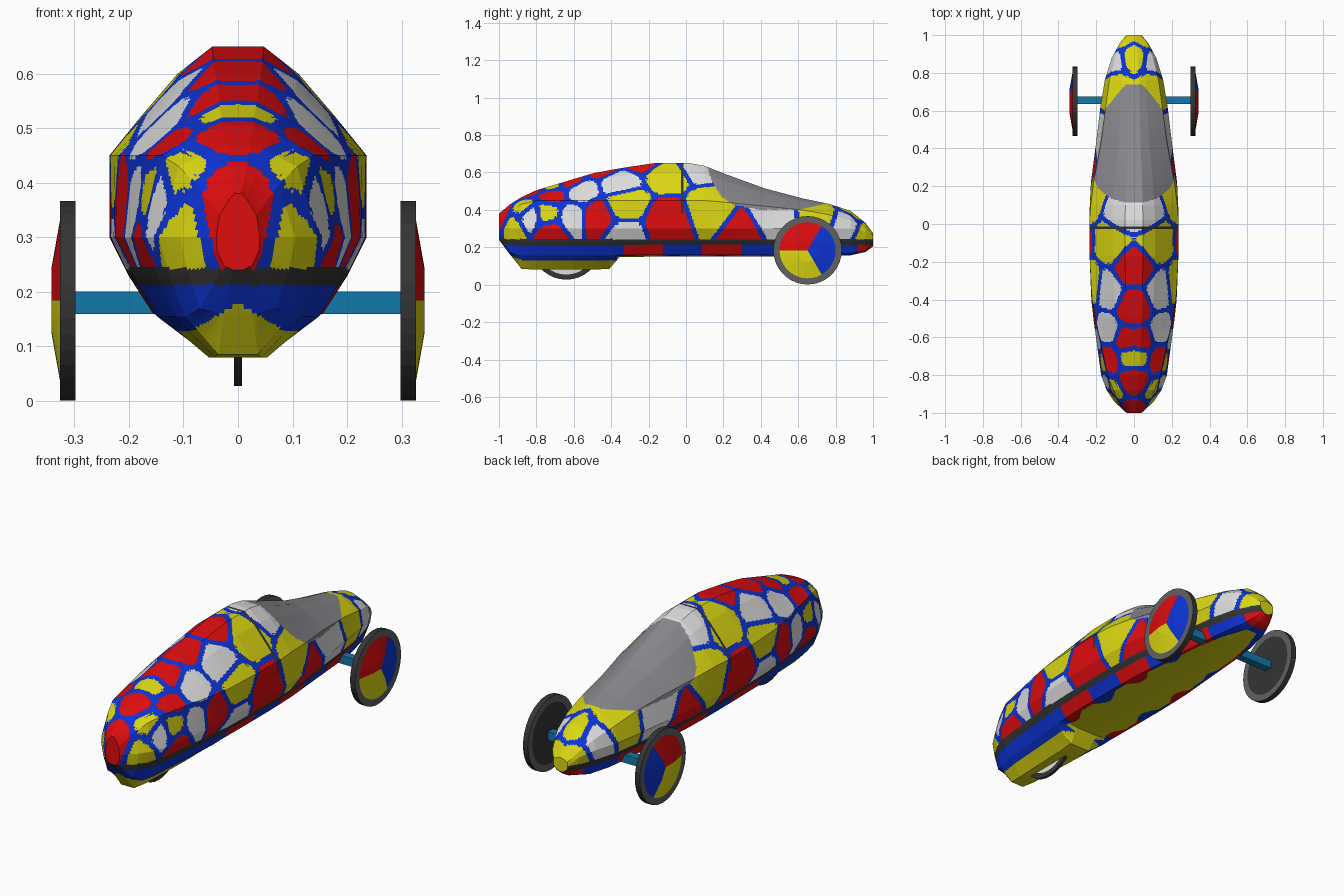
import bpy, bmesh, math
from mathutils import Vector
from mathutils.kdtree import KDTree

if "Cube" in bpy.data.objects:
    bpy.data.objects.remove(bpy.data.objects["Cube"])

COLOURS = {
    "red": (0.74, 0.004, 0.005), "yellow": (0.72, 0.69, 0.006), "white": (0.74, 0.74, 0.74),
    "blue": (0.004, 0.035, 0.68), "dark_trim": (0.035, 0.035, 0.035),
    "canopy_grey": (0.25, 0.25, 0.27), "tyre_grey": (0.12, 0.12, 0.12),
    "axle_teal": (0.006, 0.19, 0.4),
}
NAMES = list(COLOURS)
MATS = []
for name, rgb in COLOURS.items():
    m = bpy.data.materials.new(name)
    m.diffuse_color = (*rgb, 1)
    m.use_nodes = True
    m.node_tree.nodes["Principled BSDF"].inputs["Base Color"].default_value = m.diffuse_color
    MATS.append(m)
ID = {n: i for i, n in enumerate(NAMES)}


def make_object(name, bm, mirror=False):
    me = bpy.data.meshes.new(name)
    bm.to_mesh(me)
    bm.free()
    for m in MATS:
        me.materials.append(m)
    ob = bpy.data.objects.new(name, me)
    bpy.context.collection.objects.link(ob)
    if mirror:
        mod = ob.modifiers.new("mirror", 'MIRROR')
        mod.merge_threshold = 0.0005
    return ob


def interp(pts, y):
    for (a, u), (b, v) in zip(pts, pts[1:]):
        if y <= b:
            return u + (v - u) * (y - a) / (b - a)
    return pts[-1][1]


# ---- body paint: cells around seed points, with blue lines between them
SEEDS = {
    "red": [(0, -.97, .35), (0, -.82, .49), (.14, -.72, .48), (.04, -.63, .565),
            (0, -.45, .6), (0, -.22, .63), (.18, -.72, .28), (.21, -.48, .36),
            (.23, -.1, .32), (.22, .3, .28)],
    "yellow": [(.13, -.94, .31), (.14, -.88, .42), (.16, -.74, .385), (.02, -.705, .54),
               (.22, -.33, .44), (.1, -.1, .58), (.23, .14, .4), (.12, .73, .39),
               (0, .9, .38), (.05, .97, .28)],
    "white": [(.15, -.84, .37), (.15, -.56, .5), (.19, -.61, .36), (.14, -.36, .54),
              (.21, -.33, .25), (.05, .06, .63), (.19, .45, .37), (.11, .86, .34)],
}
CELLS = [(Vector(p), c) for c, ps in SEEDS.items() for p in ps]
TREE = KDTree(len(CELLS))
for i, (p, c) in enumerate(CELLS):
    TREE.insert(p, i)
TREE.balance()
CANOPY = [(.11, .64), (.14, .55), (.19, .47), (.26, .425), (.4, .4), (.6, .4), (.74, .432)]


def paint(p):
    x, y, z = p
    if .212 < z < .243:                                   # waistline trim
        return "dark_trim"
    if z <= .212:                                         # lower hull
        if y < -.37:
            top = .13 + (max(0, .05 - .6 * x) if y < -.88 else 0)
            return "yellow" if z < top else "blue"
        if z < .158 and x < .125 + .025 * math.sin(25 * y):
            return "yellow"
        return "red" if math.sin(15 * y + 5) > 0 else "blue"
    if .11 < y < .74 and z > interp(CANOPY, y):           # canopy
        return "canopy_grey"
    if abs(y + .018) < .007 and z > .38:                  # hood seam
        return "dark_trim"
    (a, i, d1), (b, j, d2), (c, k, d3) = TREE.find_n(p, 3)
    if (d2 * d2 - d1 * d1) / (2 * (a - b).length) < .0125:
        return "blue"
    if (d3 * d3 - d1 * d1) / (2 * (a - c).length) < .022:  # thicker junctions
        return "blue"
    return CELLS[i][1]


# ---- body: y, half width, top z, shoulder z, shoulder width ratio, keel z
STATIONS = [
    (-1, .04, .38, .34, .85, .24),
    (-.94, .105, .43, .395, .7, .16),
    (-.88, .145, .468, .43, .75, .085),
    (-.8, .174, .505, .45, .8, .08),
    (-.5, .215, .595, .45, .95, .08),
    (-.41, .225, .612, .45, .98, .085),
    (-.355, .228, .622, .45, .99, .148),
    (-.17, .235, .65, .45, 1, .15),
    (.02, .236, .65, .45, 1, .15),
    (.1, .234, .635, .45, .98, .15),
    (.22, .228, .588, .44, .94, .15),
    (.42, .202, .515, .42, .87, .15),
    (.62, .178, .462, .4, .84, .15),
    (.76, .155, .433, .375, .84, .152),
    (.88, .118, .395, .345, .85, .157),
    (.96, .074, .33, .3, .9, .175),
    (1, .04, .275, .262, .95, .205),
]
CELL = .007


def section(s):
    """Half outline from the top centre down to the keel, widths following the half width."""
    y, w, t, sh, ratio, keel = s
    mid = min(.30, sh - .02)
    h, sw, lw = t - sh, w * ratio, w * .66
    low = max(.155, keel + .01)
    pts = [(0, t), (.2 * sw, t), (.47 * sw, t - .25 * h), (.76 * sw, t - .65 * h), (sw, sh),
           (w, mid), ((w + lw) / 2 + .005, (mid + low) / 2), (lw, low), (w / 4, keel), (0, keel)]
    return [Vector((px, y, pz)) for px, pz in pts]


def build_body():
    rings = [section(s) for s in STATIONS]
    cuts = [max(1, math.ceil(max((r[k + 1] - r[k]).length for r in rings) / CELL))
            for k in range(len(rings[0]) - 1)]
    fine = []
    for r in rings:
        row = [r[k].lerp(r[k + 1], i / n) for k, n in enumerate(cuts) for i in range(n)]
        fine.append(row + [r[-1]])
    bm = bmesh.new()
    grid = []
    for a, b in zip(fine, fine[1:]):
        n = max(1, math.ceil((b[0].y - a[0].y) / CELL))
        for i in range(n):
            grid.append([bm.verts.new(p.lerp(q, i / n)) for p, q in zip(a, b)])
    grid.append([bm.verts.new(p) for p in fine[-1]])
    for a, b in zip(grid, grid[1:]):
        for j in range(len(a) - 1):
            f = bm.faces.new((a[j], a[j + 1], b[j + 1], b[j]))
            f.material_index = ID[paint(f.calc_center_median())]
    # blunt ends
    bm.faces.new(grid[0][::-1]).material_index = ID["red"]
    bm.faces.new(grid[-1]).material_index = ID["yellow"]
    make_object("body_shell", bm, mirror=True)


def lathe(name, profile, colour, centre, segs=36, mirror=False):
    """Spin (x, radius) points about the x axis; colour(band, angle) names each face colour."""
    bm = bmesh.new()
    cy, cz = centre
    rows = []
    for x, r in profile:
        rows.append([bm.verts.new((x, cy + r * math.cos(math.tau * k / segs),
                                   cz + r * math.sin(math.tau * k / segs)))
                     for k in range(segs)] if r else [bm.verts.new((x, cy, cz))] * segs)
    for i, (a, b) in enumerate(zip(rows, rows[1:])):
        for k in range(segs):
            n = (k + 1) % segs
            vs = list(dict.fromkeys((a[k], a[n], b[n], b[k])))
            bm.faces.new(vs).material_index = ID[colour(i, 360 * (k + .5) / segs)]
    bmesh.ops.recalc_face_normals(bm, faces=bm.faces)
    make_object(name, bm, mirror)


def front_wheel_colour(band, angle):
    if band in (0, 2):
        return "dark_trim"
    if band < 4:
        return "tyre_grey"
    return "red" if 60 < angle < 180 else "yellow" if 180 < angle < 300 else "blue"


build_body()

# front wheels with domed three-colour covers
lathe("front_wheels", [(.298, 0), (.298, .15), (.298, .183), (.326, .183), (.326, .15),
                       (.342, .06), (.342, 0)], front_wheel_colour, (.65, .184), mirror=True)

# rear wheel tucked into the keel
lathe("rear_wheel", [(-.007, 0), (-.007, .16), (-.007, .187), (.007, .187), (.007, .16), (.007, 0)],
      lambda band, angle: "white" if band in (0, 4) else "dark_trim", (-.64, .214))

# axle
bm = bmesh.new()
bmesh.ops.create_cube(bm, size=1)
for v in bm.verts:
    v.co = Vector((v.co.x * .598, v.co.y * .04 + .655, v.co.z * .042 + .18))
for f in bm.faces:
    f.material_index = ID["axle_teal"]
make_object("front_axle", bm)
